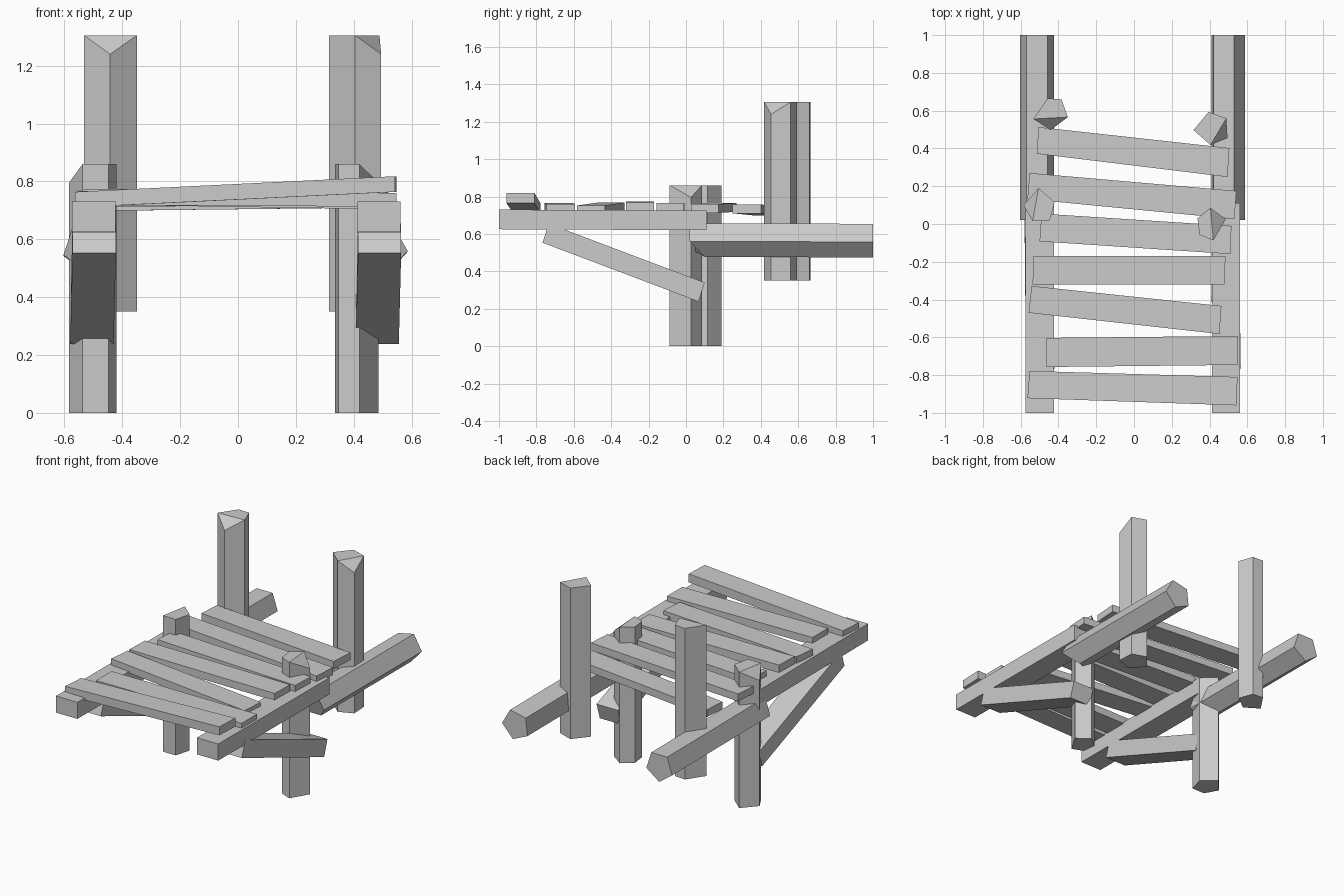
import bpy, math
from mathutils import Vector

if "Cube" in bpy.data.objects:
    bpy.data.objects.remove(bpy.data.objects["Cube"])


def loft(name, start, end, chip=None):
    """Solid between two matching loops; chip = index of a lowered corner on the end loop."""
    n = len(start)
    faces = [(i, (i + 1) % n, (i + 1) % n + n, i + n) for i in range(n)]
    faces.append(tuple(reversed(range(n))))
    if chip is None:
        faces.append(tuple(range(n, 2 * n)))
    else:
        order = [(chip + k) % n + n for k in range(n)]
        faces += [(order[-1], order[0], order[1]), tuple(order[1:])]
    mesh = bpy.data.meshes.new(name)
    mesh.from_pydata([tuple(v) for v in list(start) + list(end)], [], faces)
    obj = bpy.data.objects.new(name, mesh)
    bpy.context.collection.objects.link(obj)
    # consistent outward normals
    import bmesh
    bm = bmesh.new()
    bm.from_mesh(mesh)
    bmesh.ops.recalc_face_normals(bm, faces=bm.faces)
    bm.to_mesh(mesh)
    bm.free()
    return obj


def post(name, outline, z0, z1, chip):
    """Five-sided post with one top corner hacked off."""
    top = [(x, y, z1 - (0.065 if i == chip else 0)) for i, (x, y) in enumerate(outline)]
    loft(name, [(x, y, z0) for x, y in outline], top, chip)


# Upright posts (five-sided outlines seen from above)
post("mid_post_left", [(-.505, .19), (-.585, .10), (-.537, .016), (-.447, .016), (-.42, .116)], 0, .86, 1)
post("mid_post_right", [(.405, .085), (.336, .03), (.347, -.058), (.42, -.087), (.486, .026)], 0, .86, 4)
post("rear_post_left", [(-.458, .665), (-.532, .556), (-.442, .497), (-.35, .566), (-.384, .66)], .35, 1.305, 2)
post("rear_post_right", [(.394, .593), (.315, .497), (.405, .418), (.495, .455), (.489, .56)], .35, 1.305, 3)


# Rear logs: pentagons pointing down, undercut at the inner end
def log(name, cx, cz, roll):
    ring = []
    for k in range(5):
        a = math.radians(-90 + 72 * k + roll)
        ring.append((cx + .095 * math.cos(a), cz + .095 * math.sin(a)))
    inner = [(x, .10 if k == 0 else .02, z) for k, (x, z) in enumerate(ring)]
    loft(name, inner, [(x, 1.0, z - .003) for x, z in ring])


log("rear_log_left", -.513, .575, 0)
log("rear_log_right", .492, .57, 12)

# Front rails and diagonal braces
side_profile = [(-.767, .553), (-.734, .655), (.10, .34), (.067, .238)]
for side, x0, x1, shift in (("left", -.574, -.424, -.006), ("right", .413, .562, -.006)):
    loft("rail_" + side,
         [(x0, -1, .625), (x1, -1, .625), (x1, -1, .73), (x0, -1, .73)],
         [(x0, .11, .62), (x1, .11, .62), (x1, .11, .725), (x0, .11, .725)])
    ends = [[(x + (shift if y > 0 else .002), y, z) for y, z in side_profile] for x in (x0, x1)]
    loft("brace_" + side, *ends)

# Deck planks: left back, right back, right front, left front corners, then top heights
planks = [
    ((-.505, .513), (.505, .402), (.495, .249), (-.515, .372), .745, .757),
    ((-.553, .27), (.542, .175), (.532, .026), (-.564, .132), .765, .76),
    ((-.49, .055), (.516, -.01), (.51, -.159), (-.5, -.092), .76, .765),
    ((-.532, -.17), (.484, -.17), (.48, -.32), (-.537, -.32), .774, .768),
    ((-.542, -.328), (.463, -.434), (.452, -.582), (-.558, -.47), .768, .752),
    ((-.463, -.603), (.548, -.593), (.548, -.746), (-.463, -.757), .765, .76),
    ((-.553, -.778), (.548, -.81), (.542, -.96), (-.564, -.922), .764, .818),
]
for i, (a, b, c, d, zl, zr) in enumerate(planks):
    t = .054 if i == 6 else .047
    top = [Vector((*p, z)) for p, z in zip((a, b, c, d), (zl, zr, zr, zl))]
    loft(f"plank_{i + 1}", [v - Vector((0, 0, t)) for v in top], top)
